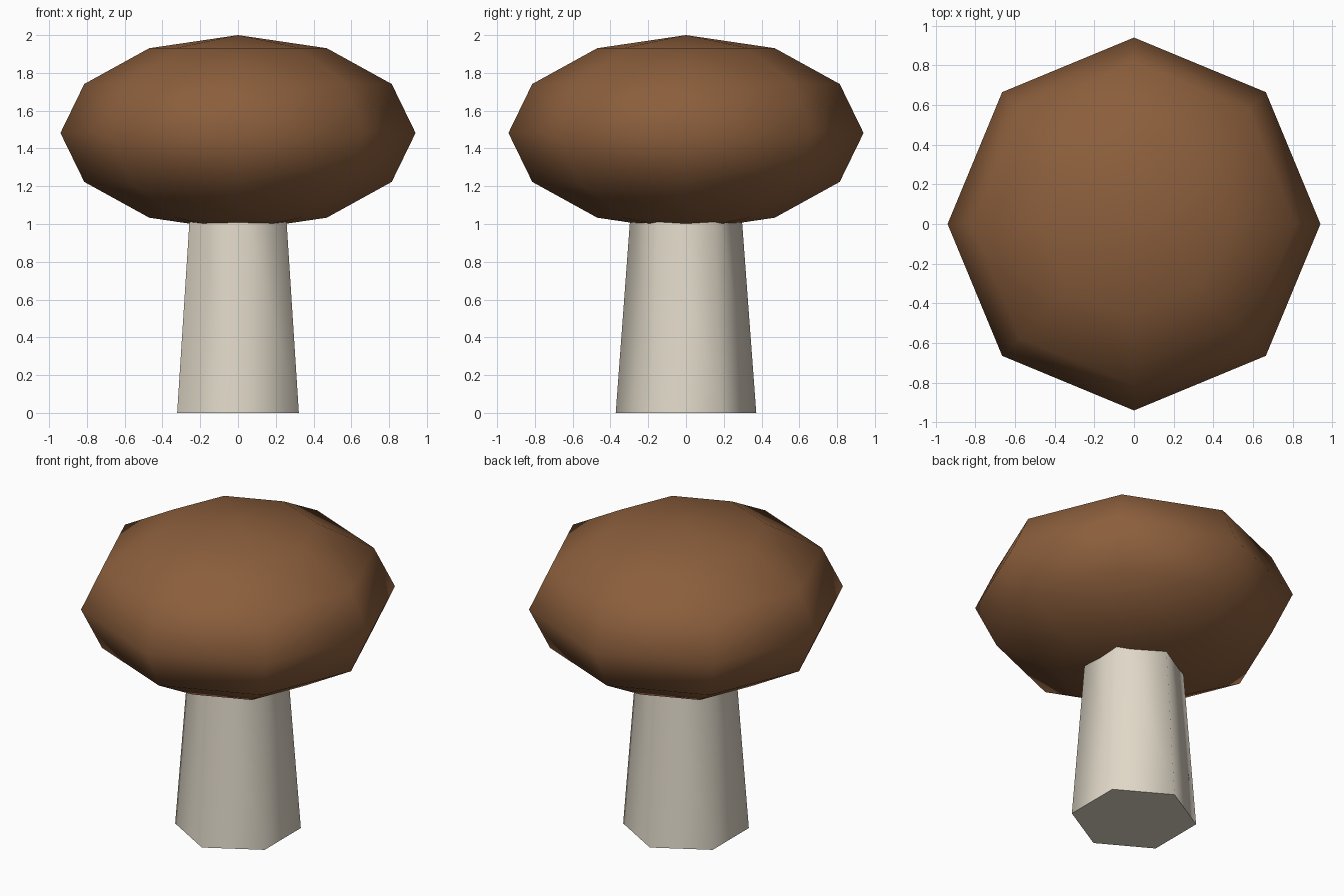
import bpy
import math

cube = bpy.data.objects.get("Cube")
if cube:
    bpy.data.objects.remove(cube, do_unlink=True)


def make_material(name, rgb):
    """Flat material from an sRGB colour, stored as linear values."""
    linear = [((c / 255 + 0.055) / 1.055) ** 2.4 for c in rgb]
    mat = bpy.data.materials.new(name)
    mat.use_nodes = True
    mat.diffuse_color = (*linear, 1)
    bsdf = next(n for n in mat.node_tree.nodes if n.type == 'BSDF_PRINCIPLED')
    bsdf.inputs["Base Color"].default_value = (*linear, 1)
    return mat


def finish(name, mat):
    """Name and colour the active object, smooth it and keep its rims sharp."""
    obj = bpy.context.object
    obj.name = obj.data.name = name
    obj.data.materials.append(mat)
    bpy.ops.object.transform_apply(location=False, rotation=False, scale=True)
    bpy.ops.object.shade_smooth_by_angle(angle=math.radians(75))
    return obj


# Tapered six-sided stem, its top hidden inside the cap
stem_height = 1.2
bpy.ops.mesh.primitive_cone_add(vertices=6, radius1=0.372, radius2=0.283,
                                depth=stem_height,
                                location=(0, 0, stem_height / 2))
finish("mushroom_stem", make_material("cream", (224, 216, 200)))

# Flattened low-poly cap
cap_radius, cap_half_height = 0.94, 0.518
bpy.ops.mesh.primitive_uv_sphere_add(segments=8, ring_count=6, radius=1,
                                     location=(0, 0, 2 - cap_half_height))
bpy.context.object.scale = (cap_radius, cap_radius, cap_half_height)
finish("mushroom_cap", make_material("brown", (139, 94, 60)))
